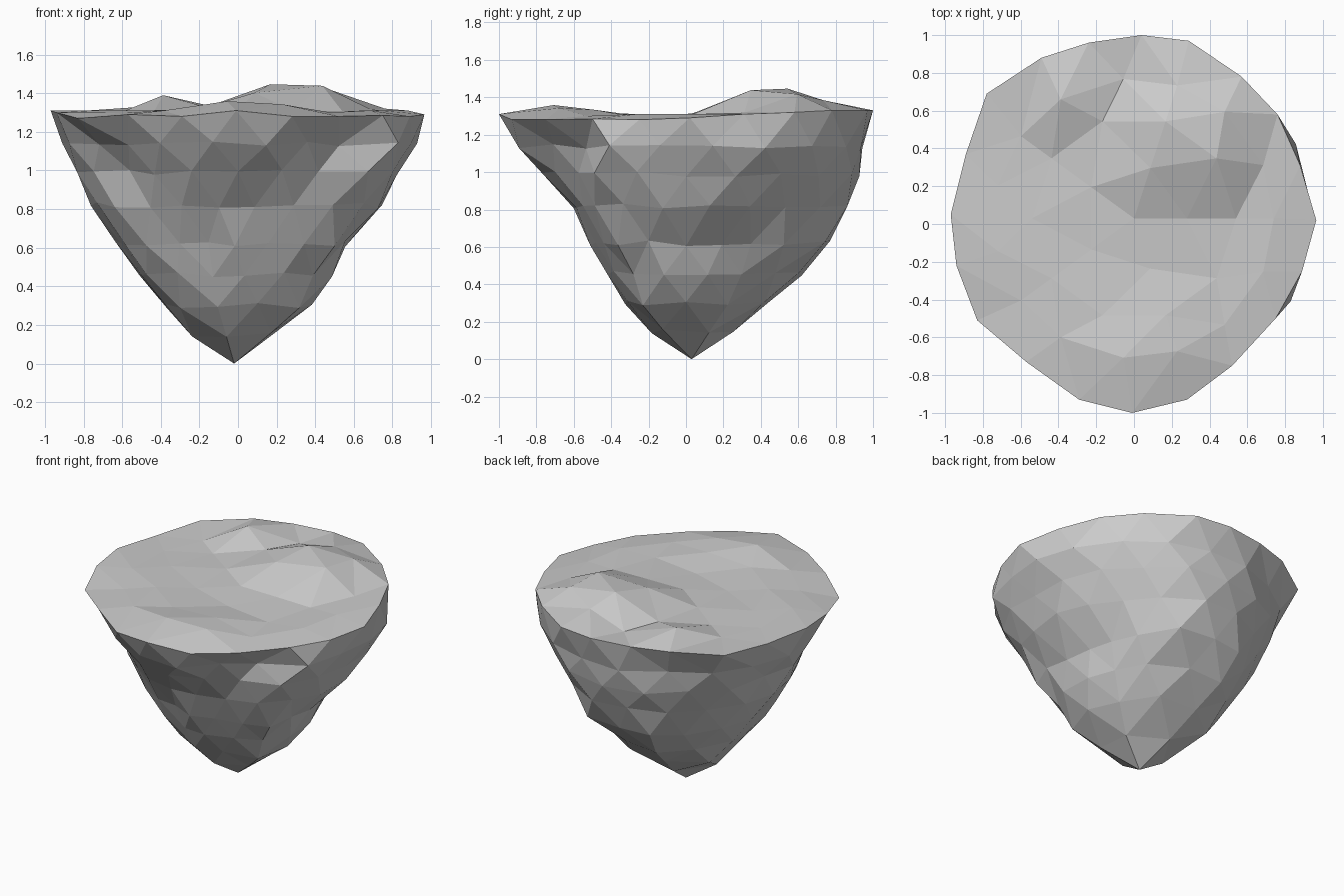
import bpy, bmesh, math, random

if "Cube" in bpy.data.objects:
    bpy.data.objects.remove(bpy.data.objects["Cube"])

random.seed(4)

# rim outline, anticlockwise from +x, 18 degrees apart
RIM = [(.965, .02, 1.29), (.88, .31, 1.31), (.76, .58, 1.32), (.57, .78, 1.33), (.29, .97, 1.33),
       (.04, 1.0, 1.33), (-.24, .96, 1.33), (-.49, .88, 1.33), (-.78, .69, 1.31), (-.89, .37, 1.30),
       (-.97, .05, 1.31), (-.94, -.22, 1.30), (-.83, -.51, 1.27), (-.57, -.73, 1.29), (-.29, -.93, 1.28),
       (-.01, -1.0, 1.31), (.28, -.93, 1.28), (.52, -.75, 1.28), (.75, -.50, 1.285), (.89, -.25, 1.28)]

# rock rings below the rim: height and radius every 36 degrees from +x
RINGS = [(.15, [.20, .20, .28, .28, .27, .24, .22, .20, .18, .20]),
         (.30, [.38, .38, .44, .47, .45, .37, .38, .34, .34, .38]),
         (.46, [.49, .50, .61, .64, .58, .50, .50, .42, .42, .48]),
         (.62, [.56, .58, .78, .77, .69, .62, .60, .50, .50, .62]),
         (.82, [.75, .73, .86, .87, .77, .76, .67, .62, .60, .74]),
         (.99, [.83, .86, .92, .91, .85, .82, .70, .77, .74, .85]),
         (1.14, [.92, .95, .95, .94, .92, .92, .75, .90, .86, .92])]

# gullies and ribs on the rock: angle, height, radius change, angular width, vertical width
GULLIES = [(308, 1.14, -.17, 14, .12), (306, .99, -.06, 14, .1), (274, 1.14, .03, 14, .1),
           (198, 1.0, .03, 12, .25)]

TOP_RADII = {9: .74, 10: .54, 11: .28, 12: 0}
HILLS = [(.30, .46, .145, .33), (-.34, .68, .09, .2), (.05, -.66, .05, .25)]  # x, y, height, width


def ring_radius(radii, angle):
    t = angle / 36
    i = int(t)
    return radii[i % 10] + (radii[(i + 1) % 10] - radii[i % 10]) * (t - i)


def gully(angle, z):
    return sum(d * math.exp(-((angle - a) / wa) ** 2 - ((z - h) / wz) ** 2) for a, h, d, wa, wz in GULLIES)


def jitter(amount):
    return random.uniform(-amount, amount)


# an icosphere gives the facet layout; its rows run from the tip to the top centre
bm = bmesh.new()
bmesh.ops.create_icosphere(bm, subdivisions=3, radius=1)
tip = min(bm.verts, key=lambda v: v.co.z)
row = {tip: 0}
queue = [tip]
for v in queue:
    for e in v.link_edges:
        other = e.other_vert(v)
        if other not in row:
            row[other] = row[v] + 1
            queue.append(other)

for v, r in row.items():
    angle = math.degrees(math.atan2(v.co.y, v.co.x)) % 360
    c, s = math.cos(math.radians(angle)), math.sin(math.radians(angle))
    if r == 0:
        v.co = (-.02, .03, 0)
    elif r < 8:
        # rocky underside
        z, radii = RINGS[r - 1]
        d = ring_radius(radii, angle) + gully(angle, z) + jitter(.015)
        v.co = (d * c, d * s, z + jitter(.015))
    elif r == 8:
        v.co = RIM[round(angle / 18) % 20]
    else:
        # gently hilly top
        d = TOP_RADII[r]
        x, y = d * c, d * s + .03
        z = 1.305 + jitter(.008)
        z += sum(h * math.exp(-(math.hypot(x - a, y - b) / w) ** 4) for a, b, h, w in HILLS)
        v.co = (x, y, z)

bmesh.ops.recalc_face_normals(bm, faces=bm.faces)
mesh = bpy.data.meshes.new("floating_rock")
bm.to_mesh(mesh)
bm.free()
bpy.context.collection.objects.link(bpy.data.objects.new("floating_rock", mesh))
